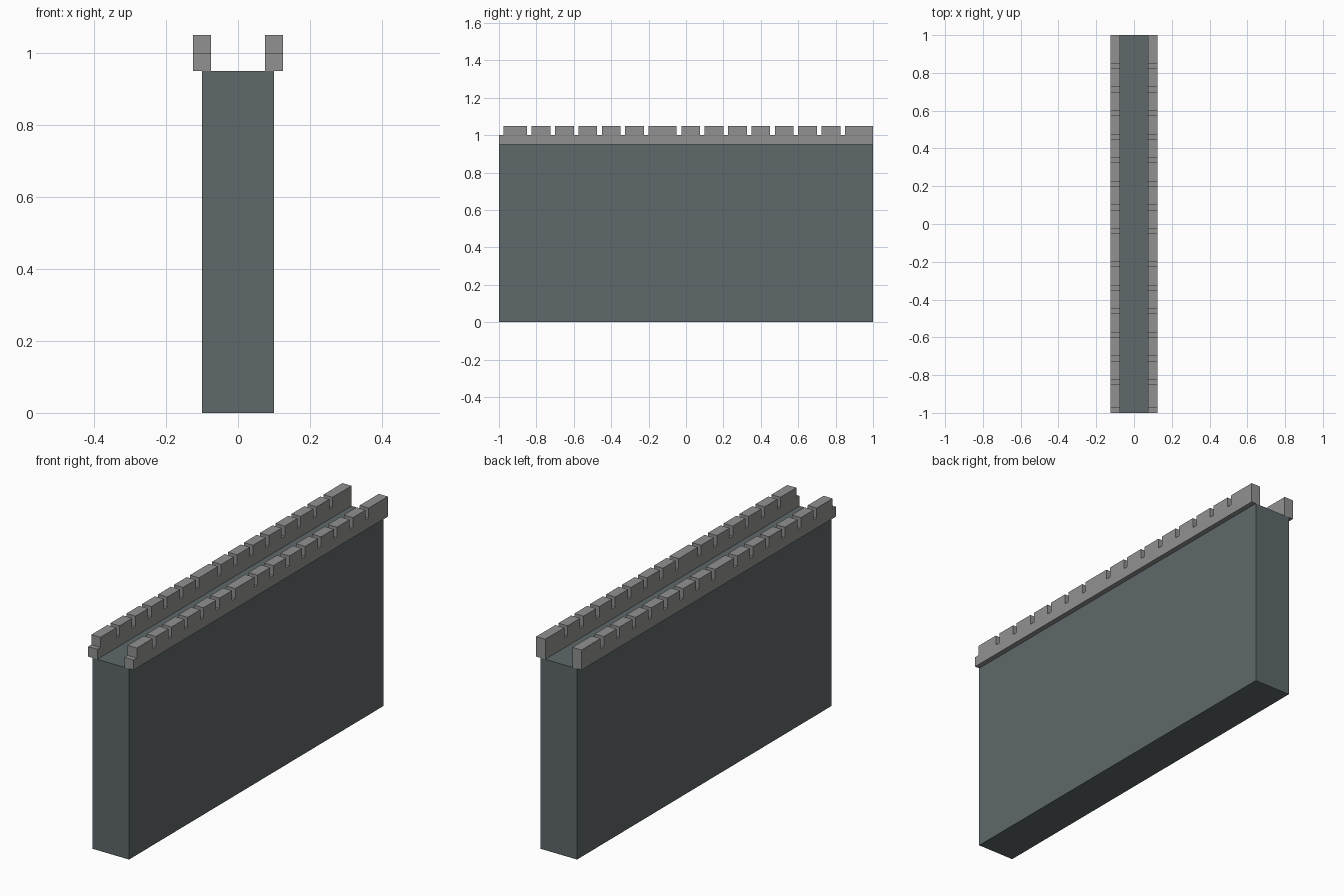
import bpy
import bmesh

cube = bpy.data.objects.get("Cube")
if cube:
    bpy.data.objects.remove(cube, do_unlink=True)


def make_material(name, rgb):
    mat = bpy.data.materials.new(name)
    mat.use_nodes = True
    color = (*rgb, 1.0)
    mat.diffuse_color = color
    bsdf = mat.node_tree.nodes["Principled BSDF"]
    bsdf.inputs["Base Color"].default_value = color
    bsdf.inputs["Roughness"].default_value = 0.9
    return mat


def extrude_profile(name, profile, x0, x1, mat):
    """Extrude a closed (y, z) outline from x0 to x1."""
    bm = bmesh.new()
    face = bm.faces.new([bm.verts.new((x0, y, z)) for y, z in profile])
    result = bmesh.ops.extrude_face_region(bm, geom=[face])
    moved = [v for v in result["geom"] if isinstance(v, bmesh.types.BMVert)]
    bmesh.ops.translate(bm, verts=moved, vec=(x1 - x0, 0, 0))
    bmesh.ops.recalc_face_normals(bm, faces=bm.faces)
    mesh = bpy.data.meshes.new(name)
    bm.to_mesh(mesh)
    bm.free()
    mesh.materials.append(mat)
    obj = bpy.data.objects.new(name, mesh)
    bpy.context.collection.objects.link(obj)
    return obj


wall_mat = make_material("slate stone", (0.113, 0.138, 0.144))
parapet_mat = make_material("grey stone", (0.285, 0.285, 0.283))

# Main wall body
WALL_TOP = 0.95
extrude_profile("wall", [(-1, 0), (1, 0), (1, WALL_TOP), (-1, WALL_TOP)],
                -0.10, 0.10, wall_mat)

# Crenellated outline: narrow gaps in two evenly spaced runs
LEDGE, TOP, GAP = 1.0, 1.05, 0.025
gaps = [-0.85 + 0.125 * i for i in range(6)] + [-0.05 + 0.125 * i for i in range(8)]
outline = [(1, WALL_TOP), (-1, WALL_TOP), (-1, LEDGE), (-1 + GAP, LEDGE), (-1 + GAP, TOP)]
for y in gaps:
    outline += [(y, TOP), (y, LEDGE), (y + GAP, LEDGE), (y + GAP, TOP)]
outline.append((1, TOP))

# Parapets overhanging both long sides
for side, sign in (("left", 1), ("right", -1)):
    extrude_profile(side + "_parapet", outline, sign * 0.075, sign * 0.125, parapet_mat)
